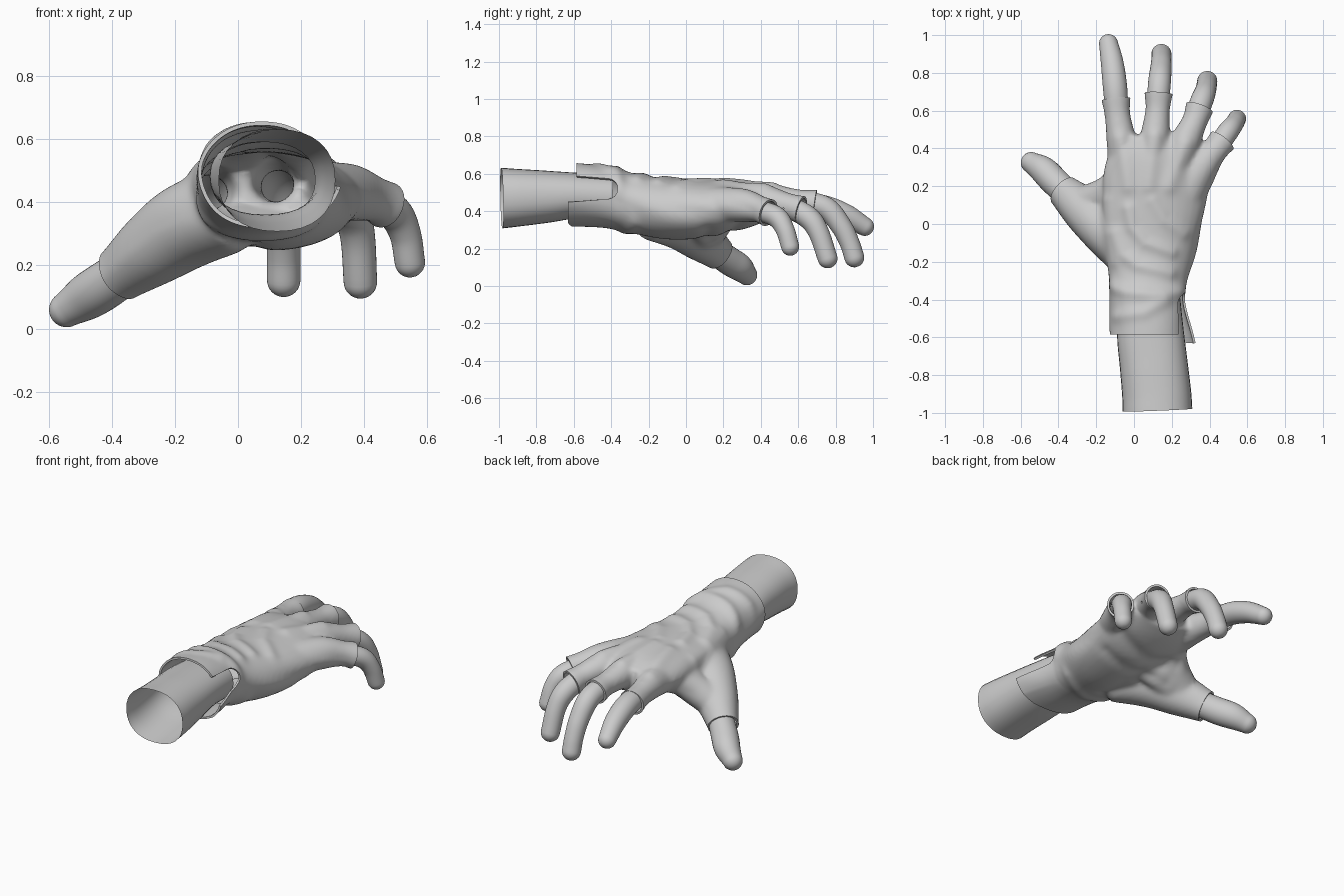
import bpy, bmesh, math
from mathutils import Vector
from mathutils.geometry import intersect_point_line

if "Cube" in bpy.data.objects:
    bpy.data.objects.remove(bpy.data.objects["Cube"])

grey = bpy.data.materials.new("light_grey")
grey.use_nodes = True
grey.diffuse_color = (0.6, 0.6, 0.6, 1)
grey.node_tree.nodes["Principled BSDF"].inputs["Base Color"].default_value = grey.diffuse_color


def smooth_path(points, steps=6):
    """Catmull-Rom interpolation of (x, y, z, radius_a, radius_b, roll) rows."""
    rows = [Vector(p) for p in points]
    ext = [rows[0] * 2 - rows[1]] + rows + [rows[-1] * 2 - rows[-2]]
    out = []
    for a, b, c, d in zip(ext, ext[1:], ext[2:], ext[3:]):
        for k in range(steps):
            t = k / steps
            out.append((b * 2 + (c - a) * t + (a * 2 - b * 5 + c * 4 - d) * t ** 2
                        + (b * 3 - a - c * 3 + d) * t ** 3) / 2)
    return out + [rows[-1]]


def full(points):
    """Round sections: expand (x, y, z, r) to a full row."""
    return [tuple(p) + (p[3], 0) if len(p) == 4 else tuple(p) for p in points]


def loft(bm, points, cap_start=True, cap_end=True, round_tip=False, power=1.0, sides=32):
    rows = smooth_path(full(points))
    if round_tip:
        end = rows[-1]
        t = (Vector(end[:3]) - Vector(rows[-3][:3])).normalized()
        for k in range(1, 8):
            a = k / 8 * math.pi / 2
            pos = Vector(end[:3]) + t * end[3] * math.sin(a)
            rows.append(Vector((*pos, end[3] * math.cos(a), end[4] * math.cos(a), end[5])))
    rings = []
    for i, row in enumerate(rows):
        a, b = rows[max(i - 1, 0)], rows[min(i + 1, len(rows) - 1)]
        t = (Vector(b[:3]) - Vector(a[:3])).normalized()
        x = Vector((1, 0, 0))
        s = (x - t * t.dot(x)).normalized()
        u = s.cross(t)
        c, n = math.cos(row[5]), math.sin(row[5])
        s, u = s * c - u * n, u * c + s * n
        ring = []
        for k in range(sides):
            ang = math.tau * k / sides
            ca, sa = math.cos(ang), math.sin(ang)
            ca = math.copysign(abs(ca) ** power, ca)
            sa = math.copysign(abs(sa) ** power, sa)
            ring.append(bm.verts.new(Vector(row[:3]) + s * row[3] * ca + u * row[4] * sa))
        rings.append(ring)
    for r, q in zip(rings, rings[1:]):
        for k in range(sides):
            m = (k + 1) % sides
            bm.faces.new((r[k], r[m], q[m], q[k]))
    if cap_start:
        bm.faces.new(rings[0])
    if cap_end:
        bm.faces.new(rings[-1])


def make_object(name, bm):
    bmesh.ops.recalc_face_normals(bm, faces=bm.faces)
    mesh = bpy.data.meshes.new(name)
    bm.to_mesh(mesh)
    bm.free()
    obj = bpy.data.objects.new(name, mesh)
    bpy.context.scene.collection.objects.link(obj)
    finish(mesh)
    return obj


def finish(mesh):
    mesh.materials.clear()
    mesh.materials.append(grey)
    for p in mesh.polygons:
        p.use_smooth = True
        p.material_index = 0
    mesh.set_sharp_from_angle(angle=math.radians(50))


def bake(obj):
    """Apply the modifier stack."""
    bpy.context.view_layer.update()
    dg = bpy.context.evaluated_depsgraph_get()
    mesh = bpy.data.meshes.new_from_object(obj.evaluated_get(dg))
    obj.modifiers.clear()
    obj.data = mesh
    finish(mesh)


# Glove sleeves (last point is the opening) and the bare digits inside them
sleeves = {
    "index": [(-.04, .24, .42, .09), (-.065, .43, .437, .08), (-.088, .58, .433, .068), (-.095, .66, .422, .078)],
    "middle": [(.09, .26, .46, .09), (.11, .45, .465, .08), (.125, .6, .452, .065), (.13, .69, .44, .076)],
    "ring": [(.2, .24, .45, .09), (.265, .42, .455, .083), (.32, .54, .43, .068), (.347, .615, .408, .076)],
    "little": [(.26, .14, .43, .1), (.355, .3, .43, .092), (.432, .395, .41, .072), (.467, .44, .392, .077)],
    "thumb": [(0, -.19, .37, .125), (-.14, -.04, .335, .138), (-.265, .072, .255, .12), (-.375, .175, .172, .09)],
}
digits = {
    "index": [(-.09, .58, .437, .06), (-.1, .72, .425, .064), (-.115, .85, .38, .06), (-.135, .955, .318, .05)],
    "middle": [(.125, .62, .455, .058), (.135, .75, .415, .06), (.143, .83, .32, .056),
               (.145, .875, .23, .053), (.145, .9, .153, .053)],
    "ring": [(.32, .55, .425, .058), (.36, .655, .365, .06), (.38, .71, .285, .055), (.388, .757, .148, .053)],
    "little": [(.43, .39, .405, .055), (.495, .485, .368, .056), (.53, .53, .3, .05), (.545, .557, .21, .048)],
    "thumb": [(-.33, .14, .2, .072), (-.42, .225, .138, .076), (-.48, .285, .1, .073), (-.543, .325, .06, .056)],
}
for name, path in digits.items():
    bm = bmesh.new()
    loft(bm, path, cap_start=False, round_tip=True)
    make_object(name + "_digit", bm)

# Open forearm tube
bm = bmesh.new()
loft(bm, [(.124, -.985, .47, .185, .162, 0), (.12, -.9, .472, .183, .154, 0), (.105, -.75, .477, .18, .14, 0),
          (.087, -.58, .483, .177, .122, 0), (.08, -.4, .472, .165, .12, 0)],
     cap_start=False, cap_end=False, power=.88)
make_object("forearm", bm)

# Glove body: palm, thumb web, thumb base and sleeves fused together
bm = bmesh.new()
loft(bm, [(.085, -.75, .49, .2, .17, 0), (.075, -.58, .487, .2, .17, 0), (.07, -.42, .472, .2, .163, 0),
          (.072, -.28, .44, .212, .157, 0), (.085, -.1, .412, .25, .163, .03), (.1, .08, .412, .275, .157, .05),
          (.115, .23, .425, .277, .14, .05), (.138, .36, .435, .255, .112, .08), (.15, .455, .44, .215, .075, .1)],
     power=.94)
loft(bm, [(-.27, .1, .25, .09), (-.16, .155, .335, .09), (-.05, .25, .41, .085)])
loft(bm, [(-.22, .08, .28, .1), (-.1, .1, .325, .105), (.05, .1, .37, .1)])
openings = []
for path in sleeves.values():
    rim = Vector(path[-1][:3])
    axis = (rim - Vector(path[-2][:3])).normalized()
    openings.append((rim, axis))
    loft(bm, path + [(*(rim + axis * .05), path[-1][3])])
glove = make_object("glove", bm)
remesh = glove.modifiers.new("fuse", "REMESH")
remesh.mode = "VOXEL"
remesh.voxel_size = .012
soften = glove.modifiers.new("soften", "SMOOTH")
soften.factor = .5
soften.iterations = 12
bake(glove)

# Cloth folds: (upper or lower side, height, width, line of xy points)
folds = [
    (1, .014, .035, [(-.13, -.33), (-.04, -.36), (.1, -.375), (.26, -.36)]),
    (1, .011, .035, [(-.1, -.49), (.05, -.47), (.16, -.41)]),
    (1, .014, .035, [(-.1, -.05), (-.06, -.16), (.02, -.22), (.19, -.26)]),
    (1, .012, .032, [(-.03, .08), (-.01, -.02), (.06, -.1), (.2, -.15)]),
    (1, .01, .035, [(-.15, .12), (-.14, -.05), (-.1, -.2)]),
    (1, .01, .035, [(.1, .12), (.16, .02), (.26, -.05)]),
    (1, .012, .04, [(-.03, .2), (-.07, .45)]),
    (1, .012, .04, [(.08, .2), (.11, .46)]),
    (1, .012, .04, [(.19, .2), (.27, .42)]),
    (-1, -.012, .04, [(-.1, .25), (.08, .22), (.32, .28)]),
    (-1, -.01, .04, [(-.1, .15), (.1, .1), (.3, .12)]),
    (-1, -.01, .04, [(-.02, .16), (.05, 0), (.05, -.2)]),
    (-1, .01, .035, [(-.1, -.3), (.08, -.33), (.25, -.28)]),
]


def clamp(v):
    return min(1, max(0, v))


def fold_height(co, side):
    p = Vector((co.x, co.y, 0))
    total = 0
    for facing, height, width, line in folds:
        near = 9
        for a, b in zip(line, line[1:]):
            a, b = Vector((*a, 0)), Vector((*b, 0))
            t = clamp(intersect_point_line(p, a, b)[1])
            near = min(near, (p - a.lerp(b, t)).length)
        total += height * math.exp(-(near / width) ** 2) * clamp(side * facing * 1.5)
    return total


def keep(co):
    """Positive on cloth, negative in the cuff, side slit and digit openings."""
    flap = clamp((.5 - co.z) / .06) * clamp((co.x + .05) / .25)
    value = co.y + .585 + .045 * flap
    # rounded side slit, narrowing towards its closed end
    half = .055 + .08 * clamp(-.42 - co.y)
    slit = math.hypot(max(0, co.y + .42), co.z - .52)
    value = min(value, max(slit - half, .12 - co.x))
    for rim, axis in openings:
        d = (co - rim).dot(axis)
        radial = (co - rim - axis * d).length
        value = min(value, max(-d, radial - .12))
    return value


bm = bmesh.new()
bm.from_mesh(glove.data)
bm.normal_update()
moves = []
for v in bm.verts:
    calm = clamp((.42 - v.co.y) / .1)
    ripple = .005 * math.sin(16 * v.co.y + 22 * v.co.z + 5 * v.co.x) * (1 - abs(v.normal.z)) * calm
    moves.append(v.normal * (fold_height(v.co, v.normal.z) + ripple))
for v, move in zip(bm.verts, moves):
    v.co += move
    # the lower cuff flap flares away from the wrist
    v.co.x += .05 * clamp((-.38 - v.co.y) / .25) * clamp((v.co.x - .12) / .1) * clamp((.52 - v.co.z) / .05)

# Trim the openings along smooth lines
value = {v: keep(v.co) for v in bm.verts}
trim = []
for e in list(bm.edges):
    a, b = e.verts
    if value[a] * value[b] < 0:
        trim.append(bmesh.utils.edge_split(e, a, value[a] / (value[a] - value[b]))[1])
bmesh.ops.connect_verts(bm, verts=trim)
waste = [f for f in bm.faces if keep(f.calc_center_median()) < 0]
bmesh.ops.delete(bm, geom=waste, context="FACES")
bm.to_mesh(glove.data)
bm.free()
cloth = glove.modifiers.new("cloth", "SOLIDIFY")
cloth.thickness = .012
cloth.offset = -1
bake(glove)
